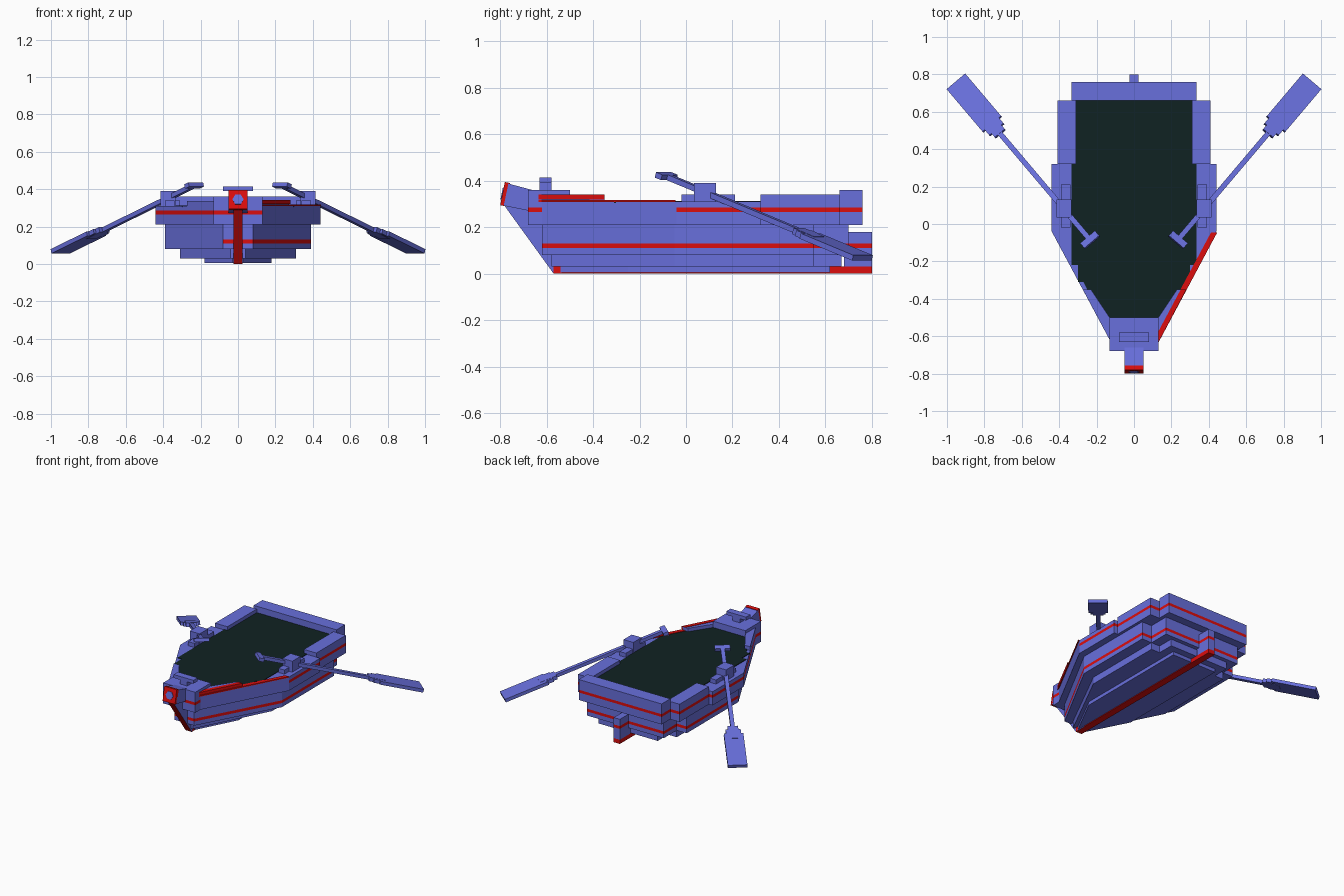
import bpy, bmesh
from mathutils import Vector, Matrix

cube = bpy.data.objects.get("Cube")
if cube:
    bpy.data.objects.remove(cube)


def material(name, rgb):
    m = bpy.data.materials.new(name)
    m.use_nodes = True
    m.diffuse_color = (*rgb, 1)
    m.node_tree.nodes["Principled BSDF"].inputs["Base Color"].default_value = (*rgb, 1)
    return m


MATS = [material("hull_blue", (0.14, 0.16, 0.72)),
        material("trim_red", (0.72, 0.004, 0.004)),
        material("deck_dark", (0.005, 0.016, 0.016))]
BLUE, RED, DARK = range(3)


def finish(name, bm, colour=BLUE, rule=None):
    """Turn a bmesh into an object; rule(normal, centre) may override the colour."""
    bmesh.ops.recalc_face_normals(bm, faces=bm.faces)
    for f in bm.faces:
        f.material_index = rule(f.normal, f.calc_center_median()) if rule else colour
    me = bpy.data.meshes.new(name)
    bm.to_mesh(me)
    bm.free()
    for m in MATS:
        me.materials.append(m)
    ob = bpy.data.objects.new(name, me)
    bpy.context.collection.objects.link(ob)
    return ob


def box(name, lo, hi, colour=BLUE, frame=None, rule=None):
    lo, hi = Vector(lo), Vector(hi)
    bm = bmesh.new()
    bmesh.ops.create_cube(bm, size=1)
    for v in bm.verts:
        v.co = Vector(((lo[i] + hi[i]) / 2 + v.co[i] * (hi[i] - lo[i]) for i in range(3)))
    if frame:
        bm.transform(frame)
    return finish(name, bm, colour, rule)


def layers(name, outline, heights, colour=BLUE, rule=None):
    """Prism of a plan outline, cut into bands at the given heights."""
    bm = bmesh.new()
    rings = [[bm.verts.new((x, y, z)) for x, y in outline] for z in heights]
    n = len(outline)
    for a, b in zip(rings, rings[1:]):
        for i in range(n):
            j = (i + 1) % n
            bm.faces.new((a[i], a[j], b[j], b[i]))
    bm.faces.new(rings[0])
    bm.faces.new(rings[-1])
    return finish(name, bm, colour, rule)


def side_profile(name, pts, half, rule=None):
    """Side-view (y, z) outline given a width across x."""
    bm = bmesh.new()
    a, b = [[bm.verts.new((s * half, y, z)) for y, z in pts] for s in (-1, 1)]
    bm.faces.new(a)
    bm.faces.new(b)
    for i in range(len(pts)):
        j = (i + 1) % len(pts)
        bm.faces.new((a[i], a[j], b[j], b[i]))
    return finish(name, bm, BLUE, rule)


def mirrored(half):
    return half + [(-x, y) for x, y in reversed(half)]


def stripe(z0, z1, bare_side):
    """Red band between two heights, left out on one diagonal bow side."""
    def rule(n, c):
        bare = n.y < -0.2 and n.x * bare_side > 0.3
        return RED if z0 < c.z < z1 and abs(n.z) < 0.5 and not bare else BLUE
    return rule


# Hull, four stepped tiers
layers("hull_bottom", mirrored([(.03, -.54), (.18, -.25), (.18, .62)]), (.005, .03))
layers("hull_lower", mirrored([(.04, -.58), (.31, -.05), (.31, .55), (.24, .55), (.24, .67)]),
       (.03, .08))
layers("hull_middle", mirrored([(.08, -.62), (.39, -.05), (.39, .55), (.31, .55), (.31, .70)]),
       (.08, .11, .13, .21), rule=stripe(.11, .13, -1))
layers("hull_upper", mirrored([(.13, -.68), (.13, -.62), (.44, -.04), (.44, .32),
                               (.41, .32), (.41, .66), (.335, .66), (.335, .76)]),
       (.21, .265, .285, .31), rule=stripe(.265, .285, 1))

# Deck
layers("deck", mirrored([(.13, -.50), (.25, -.35), (.27, -.31), (.30, -.31), (.30, -.22),
                         (.335, -.22), (.335, .32), (.31, .32), (.31, .66)]),
       (.305, .314), DARK)

# Keel, stem and rudder
box("keel", (-.025, -.57, 0), (.025, .80, .03), RED)
side_profile("stem", [(-.57, 0), (-.78, .29), (-.66, .29), (-.48, 0)], .025,
             lambda n, c: RED if n.y < -.5 else BLUE)
layers("rudder", [(-.025, .68), (.025, .68), (.025, .80), (-.025, .80)],
       (.03, .11, .13, .18), rule=stripe(.11, .13, 0))

# Stern and bow blocks
box("stern_rail", (-.335, .66, .31), (.335, .76, .36))
box("bow_block", (-.13, -.68, .31), (.13, -.50, .36))
box("cleat_post", (-.03, -.63, .36), (.03, -.58, .39))
box("cleat_bar", (-.08, -.63, .39), (.08, -.58, .415))

# Prow neck with a tilted plate and six-sided boss
side_profile("prow_neck", [(-.785, .293), (-.765, .388), (-.66, .36), (-.67, .27)], .05)
side_profile("prow_plate", [(-.80, .295), (-.78, .395), (-.757, .39), (-.777, .29)], .05,
             lambda n, c: RED)
bm = bmesh.new()
bmesh.ops.create_cone(bm, cap_ends=True, segments=6, radius1=.03, radius2=.03, depth=.008,
                      matrix=Matrix.Translation((0, -.79, .345)) @ Matrix.Rotation(1.37, 4, 'X')
                      @ Matrix.Rotation(.524, 4, 'Z'))
finish("prow_boss", bm)

# Parts repeated on both sides
for s, side in ((1, "left"), (-1, "right")):
    def sbox(name, x0, x1, y0, y1, z0, z1):
        return box(side + name, (min(s * x0, s * x1), y0, z0), (max(s * x0, s * x1), y1, z1))

    def splan(name, pts, heights, colour=BLUE):
        return layers(side + name, [(s * x, y) for x, y in pts], heights, colour)

    sbox("_rear_rail", .31, .41, .32, .66, .31, .34)
    sbox("_lock_base", .34, .39, -.02, .21, .31, .34)
    sbox("_oar_lock", .335, .415, .035, .13, .31, .39)
    splan("_bow_rail", [(.13, -.62), (.274, -.35), (.23, -.35), (.13, -.50)], (.31, .338))

    # Oar, built along its own axis
    grip, tip = Vector((s * .235, -.085, .42)), Vector((s * .95, .76, .068))
    along = (tip - grip).normalized()
    across = Vector((0, 0, 1)).cross(along).normalized()
    up = along.cross(across)
    frame = Matrix((along, across, up)).transposed().to_4x4()
    frame.translation = grip
    length = (tip - grip).length
    for name, a, b, half, thick in (("handle", -.018, .018, .052, .012),
                                    ("shaft", 0, .90, .014, .012),
                                    ("collar", .78, .90, .035, .014),
                                    ("blade_neck", .81, .86, .05, .013),
                                    ("blade", .85, length, .065, .012)):
        box(f"{side}_oar_{name}", (a, -half, -thick), (b, half, thick), frame=frame)

# Red edging along the left bow
layers("bow_edging", [(.13, -.635), (.445, -.045), (.412, -.045), (.13, -.57)], (.309, .317), RED)
layers("bow_rail_trim", [(.13, -.635), (.28, -.35), (.25, -.35), (.13, -.575)], (.32, .341), RED)
